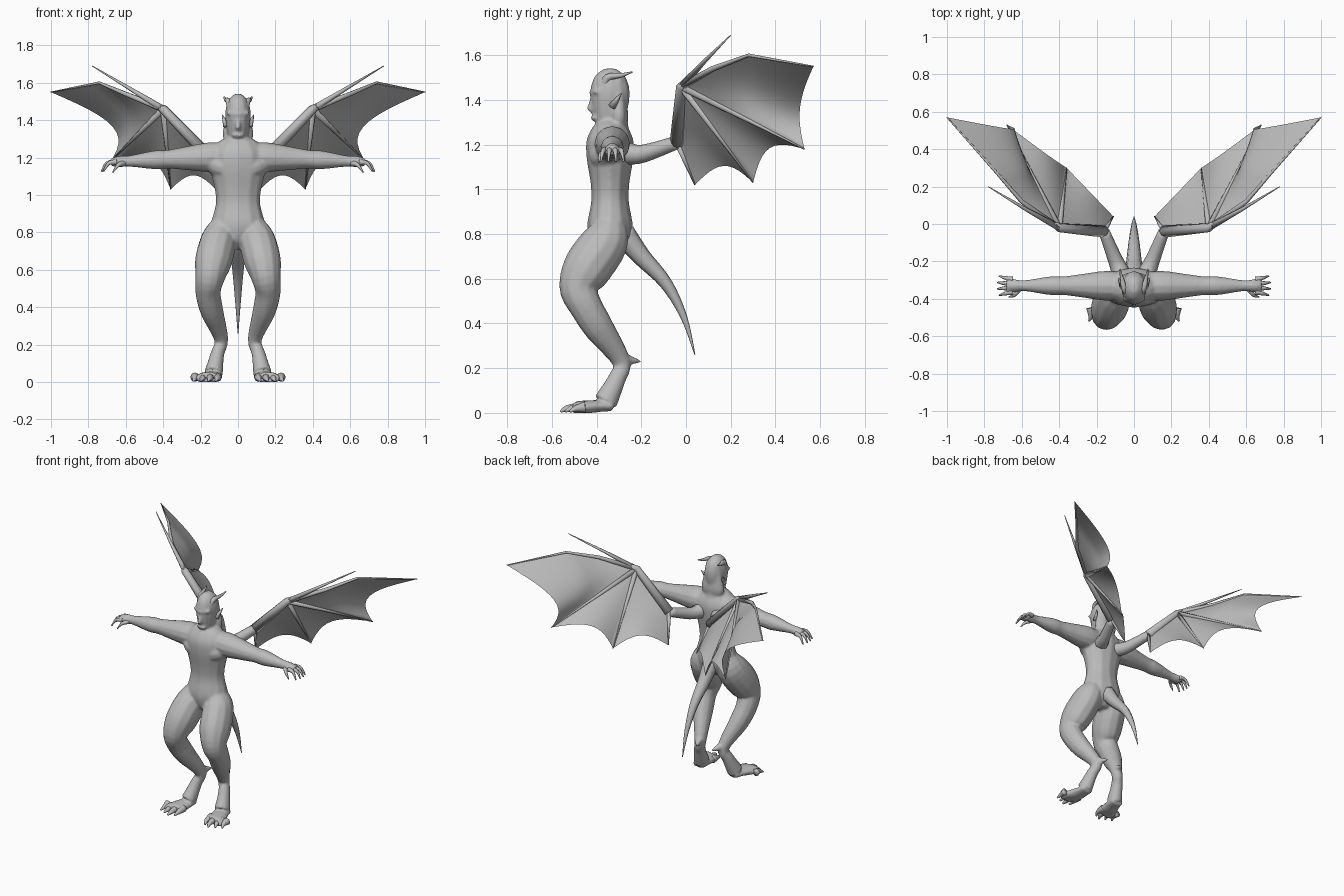
import bpy, bmesh, math
from mathutils import Vector

if "Cube" in bpy.data.objects:
    bpy.data.objects.remove(bpy.data.objects["Cube"], do_unlink=True)

grey = bpy.data.materials.new("stone grey")
grey.use_nodes = True
grey.diffuse_color = (.5, .5, .5, 1)
grey.node_tree.nodes["Principled BSDF"].inputs["Base Color"].default_value = grey.diffuse_color

X_AXIS = Vector((1, 0, 0))
Y_AXIS = Vector((0, 1, 0))
SPINE = -.34


def spline(rings, steps=4):
    """Smooth curve through a few rings, carrying the radius along."""
    keys = [Vector(ring) for ring in rings]
    keys = [keys[0], *keys, keys[-1]]
    path = []
    for before, start, end, after in zip(keys, keys[1:], keys[2:], keys[3:]):
        for step in range(steps):
            t = step / steps
            leave, arrive = (end - before) / 2, (after - start) / 2
            bend = (end - start) * 3 - leave * 2 - arrive
            twist = (start - end) * 2 + leave + arrive
            path.append(start + leave * t + bend * t * t + twist * t * t * t)
    return path + [keys[-1]]


def taper(points, thick, thin):
    """Rings along the points, their radius changing evenly from thick to thin."""
    last = len(points) - 1
    return [(*point, thick + (thin - thick) * i / last) for i, point in enumerate(points)]


def loft(bm, rings, side=1, ref=X_AXIS, flat=1, sides=12):
    """Closed tube; flat is the ratio of its depth to its width along ref."""
    centres = [Vector((ring[0] * side, ring[1], ring[2])) for ring in rings]
    last = len(rings) - 1
    loops = []
    for i, ring in enumerate(rings):
        tangent = (centres[min(i + 1, last)] - centres[max(i - 1, 0)]).normalized()
        across = (ref - tangent * ref.dot(tangent)).normalized()
        deep = tangent.cross(across) * flat
        loop = []
        for k in range(sides):
            angle = math.tau * k / sides
            spot = centres[i] + (across * math.cos(angle) + deep * math.sin(angle)) * ring[3]
            spot.z = max(spot.z, 0)
            loop.append(bm.verts.new(spot))
        loops.append(loop)
    for low, high in zip(loops, loops[1:]):
        for k in range(sides):
            following = (k + 1) % sides
            bm.faces.new((low[k], low[following], high[following], high[k]))
    bm.faces.new(loops[0])
    bm.faces.new(loops[-1])


def finish(name, bm):
    bmesh.ops.recalc_face_normals(bm, faces=bm.faces)
    mesh = bpy.data.meshes.new(name)
    bm.to_mesh(mesh)
    bm.free()
    mesh.materials.append(grey)
    for face in mesh.polygons:
        face.use_smooth = True
    obj = bpy.data.objects.new(name, mesh)
    bpy.context.collection.objects.link(obj)
    return obj


def tube(name, rings, **options):
    bm = bmesh.new()
    loft(bm, rings, sides=8, **options)
    return finish(name, bm)


def upright(profile, y=SPINE):
    """Rings stacked at one depth, from (height, half width) pairs."""
    return spline([(0, y, z, width) for z, width in profile])


# Torso, neck, head and hair as stacked rings
torso = upright([(.71, .05), (.76, .12), (.84, .145), (.95, .12), (1.03, .125),
                 (1.14, .15), (1.22, .15), (1.28, .11), (1.31, .06)])
neck = upright([(1.2, .08), (1.3, .06), (1.4, .05)], y=-.32)
head = upright([(1.27, .03), (1.3, .05), (1.4, .067), (1.46, .066), (1.51, .05), (1.54, .02)])
hair = upright([(1.26, .06), (1.32, .084), (1.4, .07), (1.5, .05)], y=-.3)
nose = taper([(0, -.41, 1.43), (0, -.43, 1.36), (0, -.41, 1.35)], .012, .017)
brow = taper([(0, -.42, 1.43), (.06, -.4, 1.44)], .015, .01)
lips = taper([(0, -.415, 1.32), (.03, -.4, 1.32)], .015, .01)

# Arm as a level bar of (reach, radius) pairs, dropping slightly to the hand
arm = spline([(x, -.33, 1.21 - x / 20, radius) for x, radius in
              [(.05, .07), (.15, .08), (.3, .06), (.38, .05), (.45, .05),
               (.58, .03), (.64, .03), (.68, .02)]])
palm = taper([(.6, -.33, 1.18), (.64, -.33, 1.18), (.68, -.33, 1.17)], .03, .045)
pec = spline([(.02, -.37, 1.15, .05), (.08, -.37, 1.15, .063), (.14, -.34, 1.17, .05)])

# Leg from hip through knee and hock to heel, then the flat foot
leg = spline([(.07, SPINE, .86, .06), (.1, -.36, .77, .095), (.13, -.44, .65, .1),
              (.15, -.48, .56, .08), (.16, -.45, .48, .068), (.14, -.39, .38, .062),
              (.09, -.29, .23, .038), (.11, -.31, .15, .037), (.13, -.36, .05, .05)])
foot = spline([(.13, -.33, .03, .045), (.14, -.4, .03, .055), (.16, -.48, .02, .068),
               (.16, -.5, .02, .06)])
spur = taper([(.09, -.29, .24), (.06, -.2, .23)], .035, .005)

body = bmesh.new()
loft(body, torso, flat=.7)
loft(body, neck)
loft(body, head, flat=1.3)
loft(body, hair, flat=.5)
loft(body, nose)
for side in (1, -1):
    for bar in (brow, lips, arm, pec):
        loft(body, bar, side, Y_AXIS)
    loft(body, palm, side, Y_AXIS, flat=.45)
    loft(body, leg, side, flat=1.1)
    loft(body, foot, side, flat=.5)
    loft(body, spur, side)
skin = finish("body", body)
remesh = skin.modifiers.new("blend", "REMESH")
remesh.mode = "VOXEL"
remesh.voxel_size = .008
remesh.use_smooth_shade = True
soften = skin.modifiers.new("soften", "SMOOTH")
soften.iterations = 5

# Tail
tail = [(0, -.28, .8), (0, -.2, .7), (0, -.09, .58), (0, -.01, .43), (0, .04, .26)]
tube("tail", spline(taper(tail, .055, .002)))

# Wing skeleton
elbow, wrist = (.16, -.04, 1.21), (.4, -.02, 1.46)
bones = [[wrist, (.6, .12, 1.54), (.74, .28, 1.6), (1, .57, 1.55)],
         [wrist, (.68, .53, 1.18)],
         [wrist, (.36, .3, 1.03)],
         [wrist, elbow, (.11, .04, 1.02)]]
pulls = [Vector((-.17, -.04, 0)), Vector((-.05, -.04, .08)), Vector((0, 0, .08))]


def along(points, t):
    place = t * (len(points) - 1)
    i = min(int(place), len(points) - 2)
    return Vector(points[i]).lerp(Vector(points[i + 1]), place - i)


def membrane(side, steps=12):
    """Scalloped panels stretched between neighbouring bones."""
    bm = bmesh.new()
    for first, second, pull in zip(bones, bones[1:], pulls):
        grid = []
        for i in range(steps + 1):
            t = i / steps
            row = []
            for j in range(steps + 1):
                s = j / steps
                spot = along(first, t).lerp(along(second, t), s)
                spot += pull * t * t * math.sin(math.pi * s)
                row.append(bm.verts.new((spot.x * side, spot.y, spot.z)))
            grid.append(row)
        for near, far in zip(grid, grid[1:]):
            for j in range(steps):
                bm.faces.new((near[j], near[j + 1], far[j + 1], far[j]))
    bmesh.ops.remove_doubles(bm, verts=bm.verts, dist=.0005)
    return bm


for side, label in ((1, "left"), (-1, "right")):
    # Wings
    finish(label + "_wing_membrane", membrane(side))
    upper_arm = taper([(.07, -.26, 1.16), (.1, -.19, 1.16), elbow], .05, .03)
    tube(label + "_wing_upper_arm", spline(upper_arm), side=side)
    tube(label + "_wing_forearm", taper([elbow, wrist, (.43, 0, 1.48)], .033, .015), side=side)
    for number, bone in enumerate(bones[:-1]):
        tube(f"{label}_wing_bone_{number}", taper(bone, .017, .003), side=side)
    tube(label + "_wing_edge", taper(bones[-1][1:], .014, .003), side=side)
    claw = [wrist, (.58, .08, 1.57), (.78, .2, 1.69)]
    tube(label + "_wing_claw", taper(claw, .018, .002), side=side)

    # Horns and ears
    horn = [(.03, -.37, 1.45), (.05, -.35, 1.5), (.065, -.29, 1.51), (.075, -.24, 1.525)]
    tube(label + "_horn", spline(taper(horn, .024, .003)), side=side)
    tube(label + "_ear", taper([(.06, -.33, 1.37), (.085, -.29, 1.43)], .02, .002), side=side)

    # Curled fingers and thumb
    for k in range(4):
        middle = k - 1.5
        y = -.33 - middle * .022
        reach = .735 - abs(middle) * .01
        finger = [(.65, y, 1.175), (reach - .03, y - middle * .006, 1.17),
                  (reach, y - middle * .012, 1.125)]
        tube(f"{label}_finger_{k}", spline(taper(finger, .016, .004)), side=side, ref=Y_AXIS)
    thumb = [(.61, -.34, 1.17), (.64, -.38, 1.16), (.67, -.39, 1.12)]
    tube(label + "_thumb", spline(taper(thumb, .018, .003)), side=side, ref=Y_AXIS)

    # Toes
    for k in range(4):
        x = .11 + k * .04
        tip = -.56 + abs(k - 1) * .02
        toe = [(x, -.45, .026), (x, tip + .03, .02), (x + .01, tip, .006)]
        tube(f"{label}_toe_{k}", spline(taper(toe, .025, .005)), side=side)
